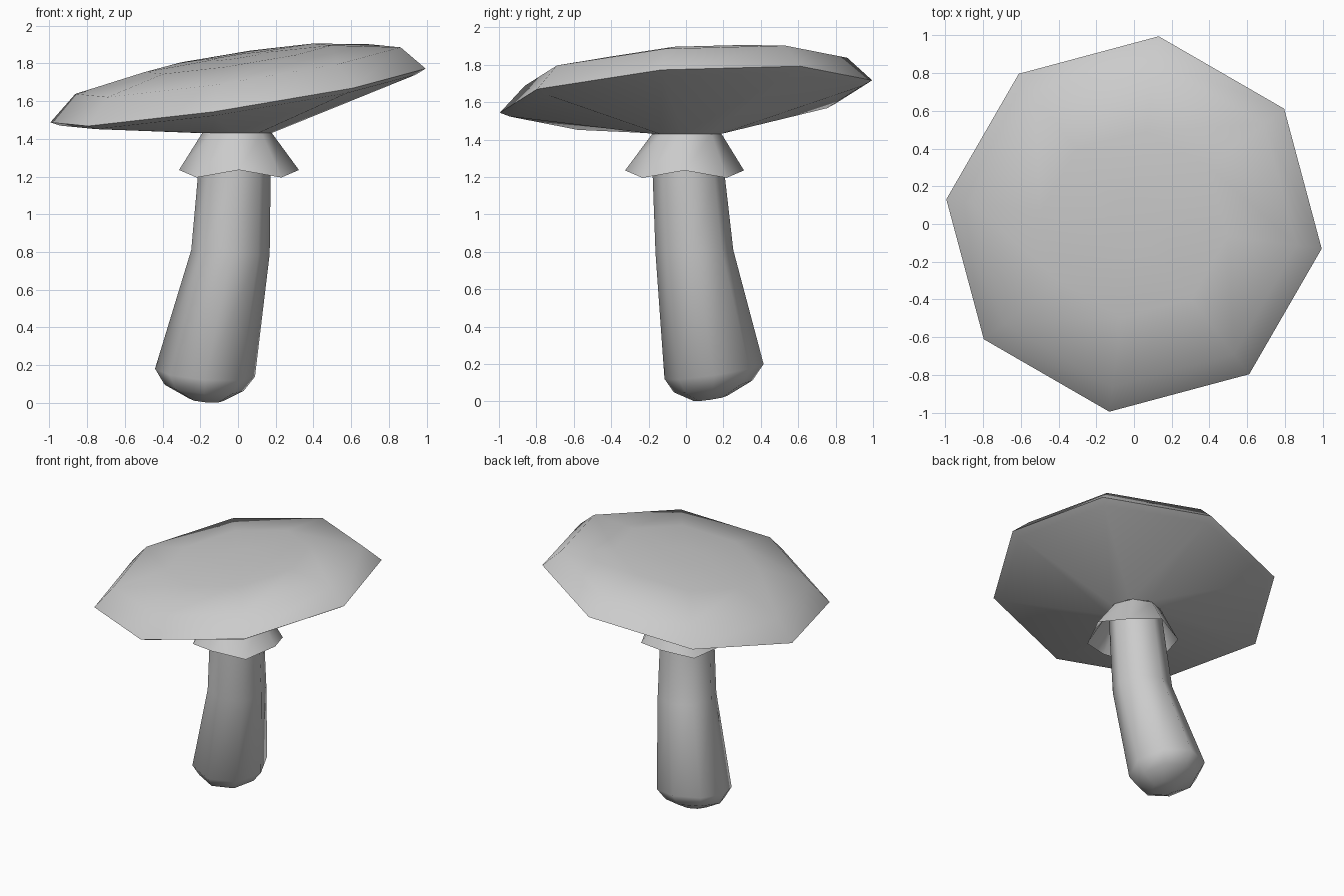
import bpy, bmesh
from math import cos, sin, radians

if "Cube" in bpy.data.objects:
    bpy.data.objects.remove(bpy.data.objects["Cube"])

SIDES = 8


def ring(cx, cy, cz, r, slope=(0, 0), turn=0.0, zig=0.0):
    """Octagonal ring on a plane tilted by slope; zig alternates the heights."""
    pts = []
    for i in range(SIDES):
        a = radians(turn + 360 / SIDES * i)
        dx, dy = r * cos(a), r * sin(a)
        dz = slope[0] * dx + slope[1] * dy + (zig if i % 2 == 0 else -zig)
        pts.append((cx + dx, cy + dy, cz + dz))
    return pts


def loft(name, rings, cap_start=False, cap_end=False, smooth=60):
    """Skin a list of rings, listed bottom to top, into one object."""
    bm = bmesh.new()
    loops = [[bm.verts.new(p) for p in r] for r in rings]
    for a, b in zip(loops, loops[1:]):
        for i in range(SIDES):
            j = (i + 1) % SIDES
            bm.faces.new((a[i], a[j], b[j], b[i]))
    if cap_start:
        bm.faces.new(loops[0][::-1])
    if cap_end:
        bm.faces.new(loops[-1])
    me = bpy.data.meshes.new(name)
    bm.to_mesh(me)
    bm.free()
    ob = bpy.data.objects.new(name, me)
    bpy.context.collection.objects.link(ob)
    bpy.ops.object.select_all(action='DESELECT')
    ob.select_set(True)
    bpy.context.view_layer.objects.active = ob
    bpy.ops.object.shade_smooth_by_angle(angle=radians(smooth))
    return ob


# Bent stem with a rounded, leaning foot
foot = (-0.08, 0.15)
loft("stem", [
    ring(-0.17, 0.13, 0.016, 0.09, foot),
    ring(-0.18, 0.145, 0.08, 0.21, foot),
    ring(-0.175, 0.15, 0.16, 0.265, foot),
    ring(-0.04, 0.045, 0.80, 0.208, (-0.05, 0.04)),
    ring(-0.02, 0.015, 1.20, 0.193),
    ring(-0.005, 0.005, 1.43, 0.183),
], cap_start=True)

# Flared skirt with a zigzag hem
loft("skirt", [
    ring(0.005, -0.008, 1.215, 0.318, zig=0.02),
    ring(-0.005, 0.005, 1.43, 0.185),
])

# Tilted cap: gills, rim and shallow dome share one tilted plane
tilt, turn, mid = (0.152, 0.067), -7.5, 1.63
loft("cap", [
    ring(-0.005, 0.005, 1.43, 0.183, turn=turn),
    ring(0, 0, mid - 0.025, 0.95, tilt, turn),
    ring(0, 0, mid, 1.004, tilt, turn),
    ring(0, 0, mid + 0.132, 0.87, tilt, turn),
    ring(0, 0, mid + 0.195, 0.50, tilt, turn),
    ring(0, 0, mid + 0.208, 0.15, tilt, turn),
], cap_end=True)
